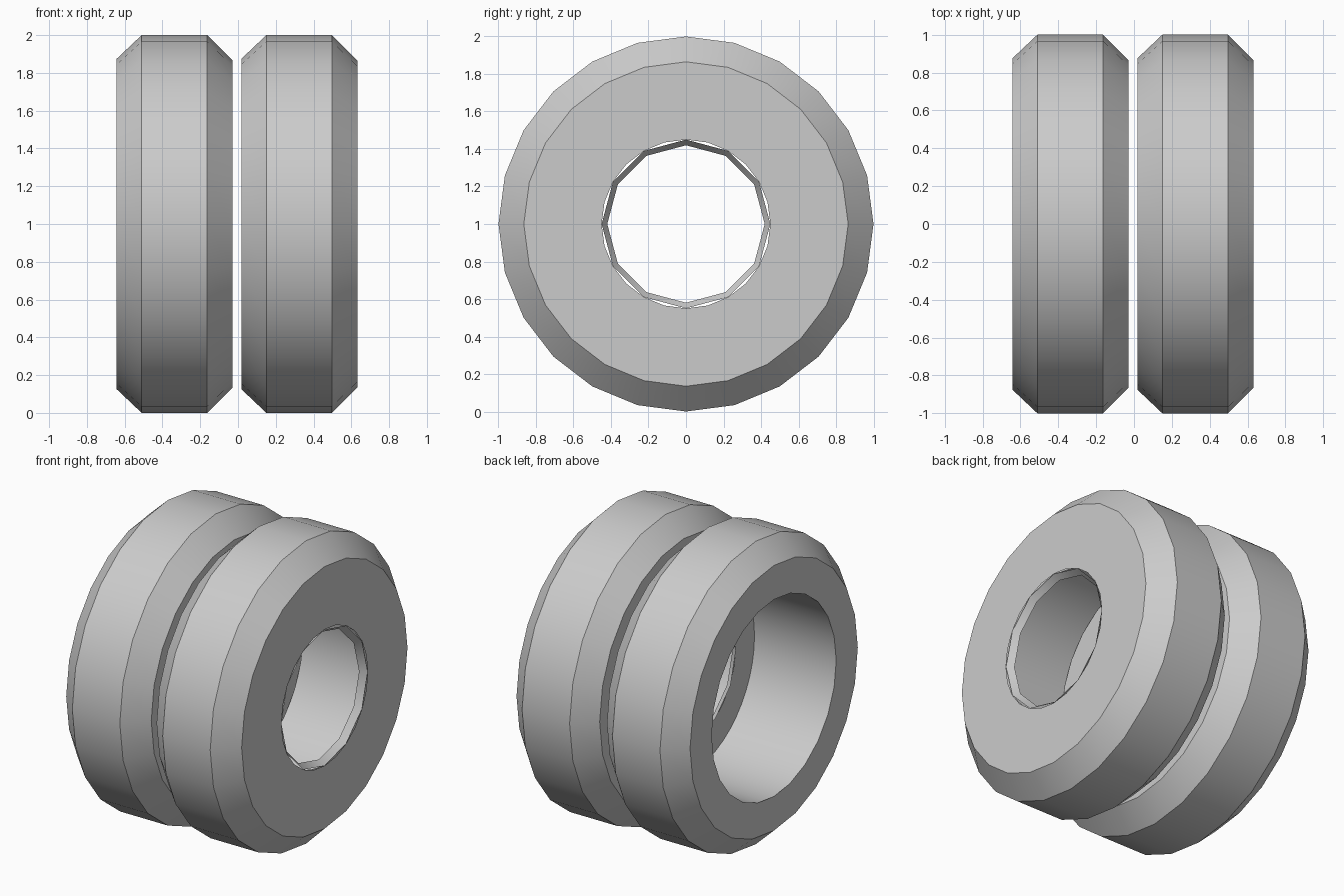
import bpy, bmesh, math

cube = bpy.data.objects.get("Cube")
if cube:
    bpy.data.objects.remove(cube, do_unlink=True)


def make_material(name, value):
    mat = bpy.data.materials.new(name)
    mat.use_nodes = True
    colour = (value, value, value, 1)
    mat.diffuse_color = colour
    mat.node_tree.nodes["Principled BSDF"].inputs["Base Color"].default_value = colour
    return mat


grey = make_material("plain grey", 0.6)


def lathe(name, profile, sides, offset):
    """Spin (x, radius) points about the wheel axis."""
    bm = bmesh.new()
    angles = [2 * math.pi * j / sides for j in range(sides)]
    rings = [[bm.verts.new((x + offset, r * math.cos(a), 1 + r * math.sin(a)))
              for a in angles] for x, r in profile]
    for a, b in zip(rings, rings[1:]):
        for j in range(sides):
            k = (j + 1) % sides
            bm.faces.new((b[j], b[k], a[k], a[j]))
    mesh = bpy.data.meshes.new(name)
    bm.to_mesh(mesh)
    bm.free()
    mesh.materials.append(grey)
    obj = bpy.data.objects.new(name, mesh)
    bpy.context.collection.objects.link(obj)
    bpy.ops.object.select_all(action="DESELECT")
    obj.select_set(True)
    bpy.context.view_layer.objects.active = obj
    bpy.ops.object.shade_smooth_by_angle(angle=math.radians(31))
    return obj


# Outer web face, bevelled tread and inner side
TYRE = [(0.632, 0.45), (0.632, 0.865), (0.497, 1.0),
        (0.15, 1.0), (0.018, 0.875), (0.018, 0.65)]
# Deep bore ending at the thin web around the hub hole
BORE = [(0.018, 0.65), (0.615, 0.65), (0.615, 0.45)]
# Short tapered lip inside the hub hole
LIP = [(0.59, 0.42), (0.632, 0.45)]

for side, offset in (("left", 0.0), ("right", -0.66)):
    lathe(side + "_tyre", TYRE, 24, offset)
    lathe(side + "_rim_bore", BORE, 48, offset)
    lathe(side + "_hub_lip", LIP, 12, offset)
